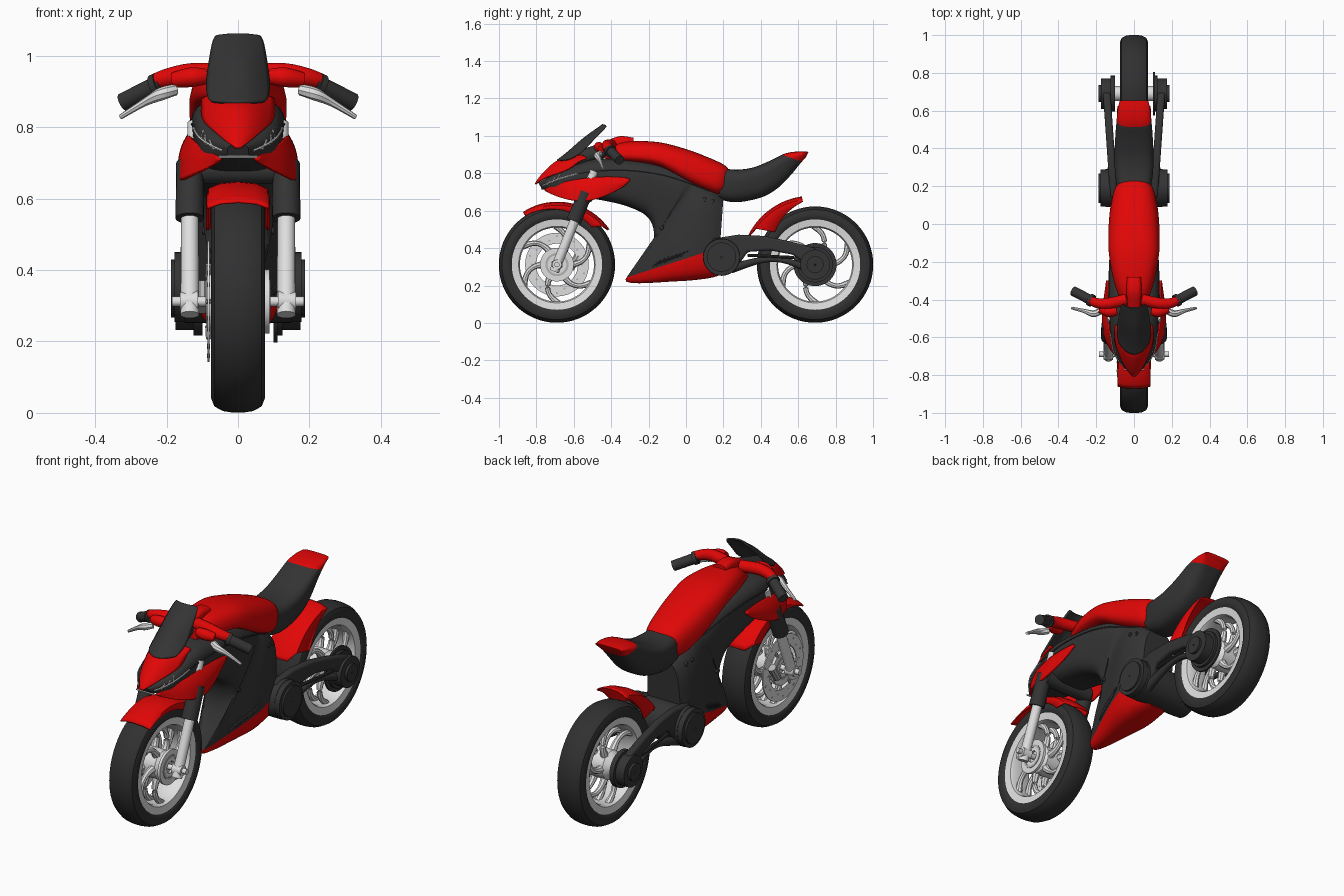
import bpy, bmesh
from math import sin, cos, pi, radians
from mathutils import Vector
from mathutils.bvhtree import BVHTree

cube = bpy.data.objects.get("Cube")
if cube:
    bpy.data.objects.remove(cube)


def material(name, rgb):
    m = bpy.data.materials.new(name)
    m.use_nodes = True
    m.diffuse_color = (*rgb, 1)
    m.node_tree.nodes["Principled BSDF"].inputs["Base Color"].default_value = (*rgb, 1)
    return m


RED = material("red paint", (.76, .002, .002))
DARK = material("dark grey plastic", (.034, .034, .034))
RUBBER = material("tyre rubber", (.03, .03, .03))
SILVER = material("silver metal", (.74, .74, .74))
STEEL = material("steel grey", (.45, .45, .45))
WHITE = material("white trim", (.85, .85, .85))
MADE = []


# Skin a list of point rings into a mesh
def skin(name, rings, mat, closed=True, loop=False, mirror=False, solid=0, subdiv=0):
    bm = bmesh.new()
    vs = [[bm.verts.new(p) for p in r] for r in rings]
    n, k = len(vs), len(vs[0])
    for i in range(n if loop else n - 1):
        a, b = vs[i], vs[(i + 1) % n]
        for j in range(k if closed else k - 1):
            bm.faces.new((a[j], a[(j + 1) % k], b[(j + 1) % k], b[j]))
    if closed and not loop:
        bm.faces.new(vs[0])
        bm.faces.new(vs[-1])
    bmesh.ops.recalc_face_normals(bm, faces=bm.faces)
    me = bpy.data.meshes.new(name)
    bm.to_mesh(me)
    bm.free()
    me.materials.append(mat)
    ob = bpy.data.objects.new(name, me)
    bpy.context.collection.objects.link(ob)
    if mirror:
        ob.modifiers.new("Mirror", "MIRROR").use_clip = True
    if subdiv:
        s = ob.modifiers.new("Subdivision", "SUBSURF")
        s.levels = s.render_levels = subdiv
    if solid:
        s = ob.modifiers.new("Solidify", "SOLIDIFY")
        s.thickness, s.offset = solid, 0
    MADE.append(ob)
    return ob


def resample(rows, steps=6):
    out = []
    for i in range(len(rows) - 1):
        p = [rows[max(0, min(len(rows) - 1, i + d))] for d in (-1, 0, 1, 2)]
        for s in range(steps):
            t = s / steps
            out.append([.5 * (2 * b + (c - a) * t + (2 * a - 5 * b + 4 * c - d) * t * t
                              + (3 * b - a - 3 * c + d) * t ** 3) for a, b, c, d in zip(*p)])
    return out + [list(rows[-1])]


# Body shell: stations are top y, top z, bottom y, bottom z, top half-width, bottom half-width
def shell(name, stations, mat, power=3.2, n=32):
    def bend(v):
        return (1 if v > 0 else -1) * abs(v) ** (2 / power)
    rings = []
    for ty, tz, by, bz, wt, wb in resample(stations):
        ring_pts = []
        for j in range(n):
            a = 2 * pi * (j + .5) / n
            f = (bend(sin(a)) + 1) / 2
            ring_pts.append((bend(cos(a)) * (wb + (wt - wb) * f), by + (ty - by) * f, bz + (tz - bz) * f))
        rings.append(ring_pts)
    return skin(name, rings, mat)


def tube(name, pts, radii, mat, mirror=False, n=14, steps=5):
    rows = [(*p, r) for p, r in zip(pts, radii)]
    if len(rows) > 2:
        rows = resample(rows, steps)
    rings = []
    for i, row in enumerate(rows):
        d = Vector(rows[min(i + 1, len(rows) - 1)][:3]) - Vector(rows[max(i - 1, 0)][:3])
        q = d.to_track_quat('Z', 'Y')
        rings.append([Vector(row[:3]) + q @ Vector((row[3] * cos(2 * pi * j / n), row[3] * sin(2 * pi * j / n), 0))
                      for j in range(n)])
    return skin(name, rings, mat, mirror=mirror)


def around(x, r, degrees, centre):
    a = radians(degrees)
    return (x, centre[0] + r * cos(a), centre[1] + r * sin(a))


# Profile of (x, radius) points turned about a wheel axle
def turn(name, profile, centre, mat, mirror=False, steps=64):
    return skin(name, [[around(x, r, 360 * i / steps, centre) for x, r in profile] for i in range(steps)],
                mat, loop=True, mirror=mirror)


def ring(name, x0, x1, r0, r1, centre, mat, mirror=True):
    return turn(name, [(x0, r0), (x1, r0), (x1, r1), (x0, r1)], centre, mat, mirror)


# Mudguard arch whose sides get deeper from the tip to the tail
def mudguard(name, centre, radii, angles, side_end, depths, steps=20):
    rings = []
    for i in range(steps + 1):
        t = i / steps
        r = radii[0] + (radii[1] - radii[0]) * t
        depth = depths[0] + (depths[1] - depths[0]) * t
        crown = angles[0] + (angles[1] - angles[0]) * t
        side = angles[0] + (side_end - angles[0]) * t
        row = [(.086, depth, side), (.08, .018, (side + crown) / 2), (.05, .005, crown), (0, 0, crown)]
        row += [(-x, d, a) for x, d, a in reversed(row[:3])]
        rings.append([around(x, r - d, a, centre) for x, d, a in row])
    return skin(name, rings, RED, closed=False, solid=.006)


# Colour the side of a plane that its normal points to
def paint(ob, point, normal, mat):
    ob.data.materials.append(mat)
    bm = bmesh.new()
    bm.from_mesh(ob.data)
    bmesh.ops.bisect_plane(bm, geom=bm.verts[:] + bm.edges[:] + bm.faces[:], plane_co=point, plane_no=normal)
    for f in bm.faces:
        if (f.calc_center_median() - Vector(point)).dot(Vector(normal)) > 0:
            f.material_index = 1
    bm.to_mesh(ob.data)
    bm.free()


FRONT, REAR = (-.69, .312), (.69, .312)

# Wheels
for label, c in (("front", FRONT), ("rear", REAR)):
    half = [(.058, .232), (.072, .25), (.075, .272), (.066, .294), (.042, .307), (.015, .311)]
    turn(label + "_tyre", half + [(-x, r) for x, r in reversed(half)], c, RUBBER)
    turn(label + "_rim", [(.066, .245), (.06, .205), (.045, .198), (-.045, .198), (-.06, .205), (-.066, .245)],
         c, SILVER)
    turn(label + "_hub", [(-.075, .012), (.075, .012), (.075, .05), (.045, .075), (-.045, .075), (-.075, .05)],
         c, SILVER)
    for k in range(6):
        path = [around(.03, .06 + .037 * i, 60 * k + 32 * (i / 4) ** 2, c) for i in range(5)]
        tube(f"{label}_spoke_{k + 1}", path, [.022, .017, .014, .014, .018], SILVER, mirror=True, n=8, steps=3)

# Single front brake disc with drilled holes
ring("front_brake_disc", -.086, -.08, .112, .17, FRONT, SILVER, False)
ring("front_hub_plate", .074, .088, .03, .09, FRONT, SILVER)
ring("front_hub_ring", .086, .091, .05, .062, FRONT, STEEL)
for k in range(20):
    x, y, z = around(0, .134 + .018 * (k % 2), 18 * k, FRONT)
    tube(f"disc_hole_{k + 1}", [(-.087, y, z), (-.079, y, z)], [.006, .006], STEEL, n=8)
for k in range(6):
    tube(f"disc_arm_{k + 1}", [around(-.083, r, 60 * k, FRONT) for r in (.08, .12)], [.009, .007], SILVER, n=8)

# Fork, axle and caliper
tube("fork_slider", [(.135, -.705, .275), (.135, -.59, .56)], [.026, .025], SILVER, True, 20)
tube("fork_sleeve", [(.135, -.6, .545), (.135, -.535, .7)], [.04, .038], DARK, True, 20)
tube("fork_top_tube", [(.118, -.545, .68), (.118, -.49, .812)], [.024, .024], SILVER, True, 20)
tube("fork_foot", [(.112, *FRONT), (.162, *FRONT)], [.03, .026], SILVER, True, 20)
tube("front_axle", [(-.185, *FRONT), (.185, *FRONT)], [.014, .014], SILVER)
tube("brake_caliper", [(-.1, -.62, .29), (-.1, -.575, .36)], [.022, .022], STEEL, n=10)
tube("fork_yoke", [(-.14, -.53, .68), (.14, -.53, .68)], [.04, .04], DARK)

# Fenders
mudguard("front_fender", FRONT, (.332, .335), (123, 34), 47, (.02, .062))
mudguard("rear_hugger", REAR, (.368, .387), (101, 156), 141, (.025, .112))

# Side fairing with red belly pan
fairing = shell("side_fairing", [
    (-.79, .75, -.77, .715, .03, .03), (-.68, .805, -.68, .695, .11, .1), (-.5, .875, -.5, .665, .135, .12),
    (-.3, .872, -.32, .625, .14, .125), (-.15, .85, -.2, .56, .14, .11), (-.05, .82, -.172, .45, .138, .09),
    (.02, .785, -.22, .34, .135, .07), (.06, .765, -.32, .22, .13, .04), (.1, .74, -.05, .222, .125, .12),
    (.15, .71, .1, .235, .115, .12), (.2, .67, .17, .25, .09, .1)], DARK, 3.4)
paint(fairing, (0, 0, .345), (0, .32, -1), RED)
bm = bmesh.new()
bm.from_mesh(fairing.data)
TREE = BVHTree.FromBMesh(bm)
bm.free()


def on_fairing(y, z):
    hit = TREE.ray_cast(Vector((1, y, z)), Vector((-1, 0, 0)))[0]
    return ((hit.x if hit else .03) + .001, y, z)


# Lamp trim, fairing seam and belly louvres
for name, mat, path in (
        ("lamp_outline", WHITE, [(-.765, .735), (-.68, .77), (-.58, .798)]),
        ("fairing_seam", DARK, [(-.58, .798), (-.46, .814), (-.3, .816), (-.1, .786), (.13, .705)])):
    seam = [on_fairing(y, z) for y, z in resample(path)]
    tube(name, seam, [.0035] * len(seam), mat, True, 6, 1)
tube("nose_trim", [(-.055, -.772, .718), (.055, -.772, .718)], [.004, .004], WHITE, n=6)
for k, y in enumerate((-.74, -.715, -.69)):
    tube(f"lamp_trim_{k + 1}", [on_fairing(y, .738 + .012 * k), on_fairing(y + .015, .765 + .014 * k)],
         [.003, .003], WHITE, True, 6)
for k in range(8):
    y, z = -.18 + .021 * k, .302 + .0075 * k
    tube(f"belly_louvre_{k + 1}", [on_fairing(y, z), on_fairing(y + .022, z + .017), on_fairing(y + .045, z + .034)],
         [.0055] * 3, DARK, True, 6)
for k, (y, z) in enumerate(((-.13, .51), (.1, .66), (.14, .65))):
    x = on_fairing(y, z)[0]
    tube(f"fairing_bolt_{k + 1}", [(x - .01, y, z), (x + .005, y, z)], [.012, .01], DARK, True, 12)

# Tank, steering cap and seat with red tail
shell("fuel_tank", [
    (-.43, .935, -.43, .87, .05, .07), (-.32, .97, -.3, .86, .085, .12), (-.15, .967, -.15, .835, .115, .147),
    (0, .93, -.02, .765, .115, .148), (.12, .885, .07, .72, .108, .137), (.2, .848, .15, .69, .098, .115),
    (.23, .82, .2, .69, .08, .085)], RED, 2.8)
shell("steering_cap", [(-.45, .96, -.45, .92, .03, .035), (-.36, .998, -.36, .93, .038, .042),
                       (-.28, .99, -.28, .94, .034, .04)], RED)
seat = shell("seat", [
    (.17, .83, .18, .66, .09, .08), (.27, .82, .27, .645, .11, .085), (.36, .832, .4, .67, .113, .085),
    (.45, .868, .49, .72, .11, .08), (.53, .906, .56, .79, .105, .07), (.6, .917, .605, .845, .098, .065),
    (.655, .915, .64, .885, .085, .06)], DARK)
paint(seat, (0, .52, .897), (0, .36, 1), RED)


# Nose panel, windscreen and cheeks as bowed sheets
def bowed(name, rows, mat):
    rings = [[(w * t, y + dy * t * t, z + dz * t * t) for t in (0, .25, .5, .75, 1)]
             for y, z, w, dy, dz in resample(rows, 3)]
    return skin(name, rings, mat, closed=False, mirror=True, solid=.008, subdiv=1)


bowed("nose_panel", [(-.805, .742, .008, 0, 0), (-.785, .775, .055, .045, .005), (-.74, .825, .098, .11, -.005),
                     (-.68, .87, .1, .11, -.005), (-.56, .9, .1, .03, -.02)], RED)
bowed("windscreen", [(-.69, .868, .08, .06, .004), (-.63, .915, .088, .07, -.003), (-.55, .985, .08, .055, -.005),
                     (-.47, 1.042, .07, .03, -.005), (-.445, 1.06, .06, .02, -.005)], DARK)
cheek = [((.045, -.76, .716), (.05, -.75, .707), (.058, -.735, .697)),
         ((.125, -.64, .758), (.15, -.63, .715), (.15, -.64, .655)),
         ((.137, -.47, .783), (.17, -.47, .73), (.174, -.5, .642)),
         ((.135, -.29, .775), (.145, -.3, .757), (.14, -.34, .725))]
skin("cheek_panel", cheek, RED, closed=False, mirror=True, solid=.012, subdiv=3)
tube("dashboard", [(0, -.6, .87), (0, -.42, .93)], [.045, .04], DARK)

# Handlebars
tube("handlebar_arm", [(.04, -.4, .95), (.13, -.42, .95), (.19, -.42, .94), (.24, -.4, .925)],
     [.03, .03, .027, .022], RED, True)
tube("handlebar_clamp", [(.09, -.46, .942), (.13, -.465, .94), (.18, -.45, .932)], [.022, .028, .022], RED, True)
tube("grip", [(.215, -.41, .925), (.322, -.355, .87)], [.026, .026], DARK, True, 16)
tube("grip_collar", [(.22, -.408, .922), (.235, -.4, .915)], [.033, .033], DARK, True, 16)
tube("lever", [(.175, -.46, .905), (.215, -.475, .893), (.265, -.46, .868), (.33, -.445, .828)],
     [.016, .018, .011, .007], SILVER, True, 8)

# Swingarm, narrower at the pivot, with pivot covers and rear hub
outline = [(.14, .45), (.28, .472), (.42, .465), (.56, .435), (.69, .4), (.74, .32), (.66, .3),
           (.57, .365), (.45, .388), (.33, .38), (.26, .28), (.14, .28)]
arm = skin("swingarm", [[(x + .07 * (y - .2), y, z) for y, z in outline] for x in (.09, .13)], DARK, mirror=True)
bevel = arm.modifiers.new("Bevel", "BEVEL")
bevel.width, bevel.segments = .012, 3
tube("swingarm_lower_brace", [(.115, .24, .29), (.12, .4, .335), (.13, .52, .335), (.14, .66, .29)],
     [.026, .017, .015, .022], DARK, True)
tube("swingarm_rod", [(.125, .33, .362), (.145, .58, .35)], [.008, .008], DARK, True, 8)
tube("pivot_shaft", [(-.15, .19, .352), (.15, .19, .352)], [.1, .1], DARK, n=40)
ring("pivot_cover", .145, .178, .004, .098, (.19, .352), DARK)
ring("pivot_cap", .175, .188, .004, .078, (.19, .352), DARK)
ring("rear_sprocket", .1, .11, .02, .115, REAR, DARK, False)
ring("rear_hub_carrier", .1, .125, .01, .095, REAR, DARK)
ring("rear_hub_step", .12, .175, .01, .08, REAR, DARK)
ring("rear_hub_cap", .17, .188, .004, .045, REAR, DARK)
tube("rear_axle", [(-.1, *REAR), (.1, *REAR)], [.04, .04], SILVER)

# Smooth shading with sharp edges kept
bpy.ops.object.select_all(action='DESELECT')
for ob in MADE:
    ob.select_set(True)
bpy.context.view_layer.objects.active = MADE[0]
bpy.ops.object.shade_smooth_by_angle(angle=radians(35))
